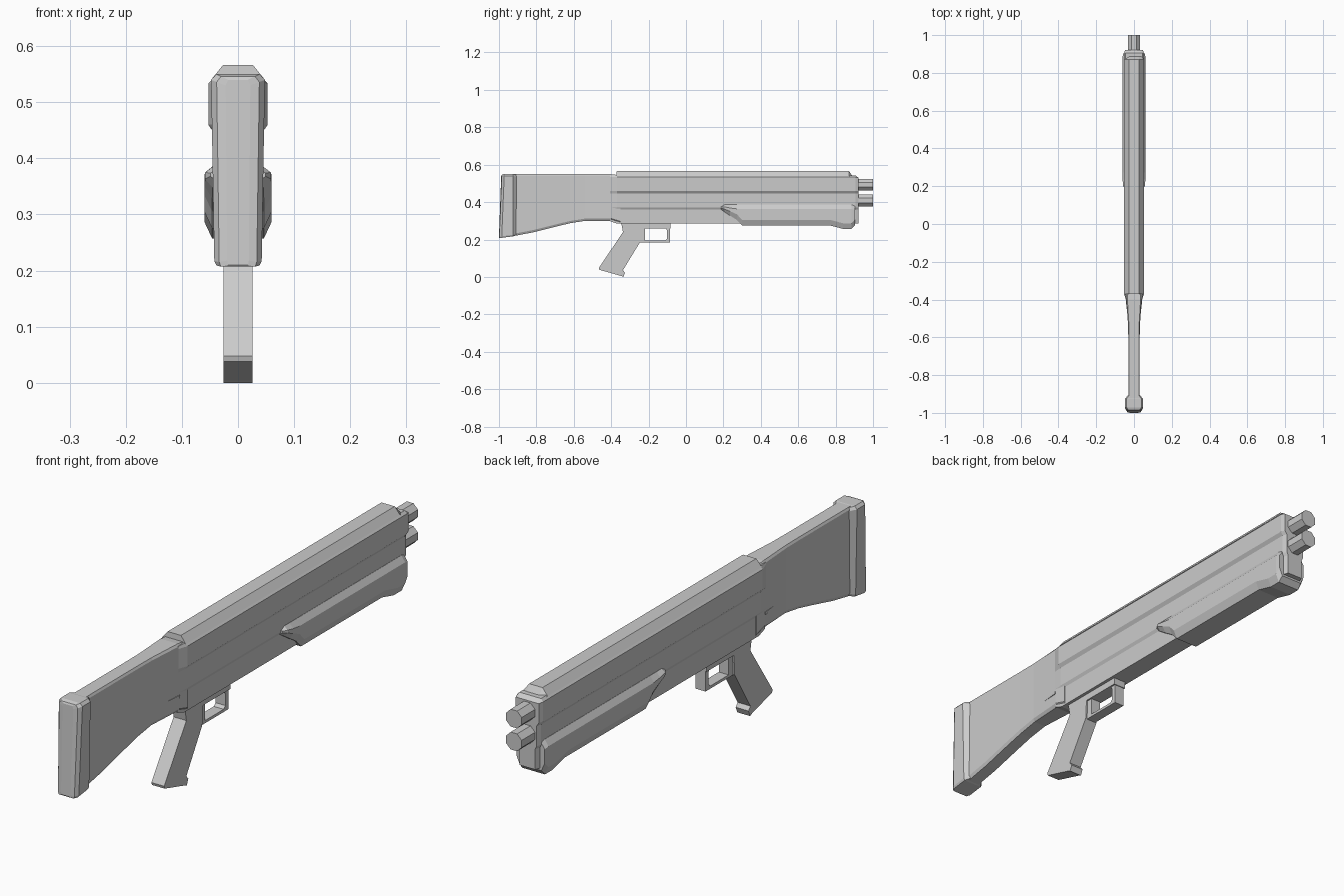
import bpy, bmesh, math

if "Cube" in bpy.data.objects:
    bpy.data.objects.remove(bpy.data.objects["Cube"])


def finish(name, bm):
    bmesh.ops.recalc_face_normals(bm, faces=bm.faces)
    me = bpy.data.meshes.new(name)
    bm.to_mesh(me)
    bm.free()
    ob = bpy.data.objects.new(name, me)
    bpy.context.collection.objects.link(ob)
    return ob


def loft(name, sections):
    """Each section is a right-hand half outline (x, y, z), top to bottom, mirrored in x."""
    bm = bmesh.new()
    rings = []
    for half in sections:
        full = half + [(-x, y, z) for x, y, z in reversed(half)]
        rings.append([bm.verts.new(p) for p in full])
    n = len(rings[0])
    for a, b in zip(rings, rings[1:]):
        for i in range(n):
            j = (i + 1) % n
            bm.faces.new((a[i], a[j], b[j], b[i]))
    bm.faces.new(rings[0])
    bm.faces.new(rings[-1])
    return finish(name, bm)


def plate(name, profile, hw):
    """Side profile (y, z) extruded to half width hw."""
    bm = bmesh.new()
    f = bm.faces.new([bm.verts.new((-hw, y, z)) for y, z in profile])
    out = bmesh.ops.extrude_face_region(bm, geom=[f])
    for v in out['geom']:
        if isinstance(v, bmesh.types.BMVert):
            v.co.x = hw
    return finish(name, bm)


# Receiver with stepped sides
BODY = [(.044, .543), (.053, .533), (.053, .460), (.044, .447),
        (.044, .372), (.038, .360), (.038, .285)]


def body_section(y, inset=0, drop=0, low=.285):
    return [(x - inset, y, max(min(z, .543 - drop), low)) for x, z in BODY]


def rear_section(y, w, low):
    return [(min(x, w), y, max(z, low)) for x, z in BODY]


loft("receiver", [rear_section(-.405, .041, .298), body_section(-.37),
                  body_section(.905), body_section(.922, .006, .012)])

# Top rail
loft("top_rail", [[(.027, -.37, .566), (.048, -.372, .540)],
                  [(.027, .872, .566), (.048, .872, .540)],
                  [(.024, .888, .541), (.046, .888, .538)]])

# Twin eight-sided barrels
for label, z in (("upper", .493), ("lower", .409)):
    bm = bmesh.new()
    bmesh.ops.create_cone(bm, cap_ends=True, segments=8, radius1=.0345,
                          radius2=.0345, depth=.14)
    for v in bm.verts:
        a = math.pi / 8
        x, y = v.co.x, v.co.y
        v.co = (x * math.cos(a) - y * math.sin(a), .93 + v.co.z,
                z + x * math.sin(a) + y * math.cos(a))
    finish(label + "_barrel", bm)


# Pump handguard with a sloping rear
def pump_section(y, top, bot, s=1.0):
    h = top - bot
    c = min(.03, h * .4)
    return [(.045 * s, y, top), (.060 * s, y, top - min(.022, h * .3)),
            (.060 * s, y, bot + c), (.046 * s, y, bot)]


loft("pump_handguard", [pump_section(y, t, b, s) for y, t, b, s in (
    (.188, .380, .360, .82), (.205, .386, .348, .98), (.235, .386, .328, 1),
    (.272, .386, .305, 1), (.300, .386, .275, 1), (.770, .386, .275, 1),
    (.840, .386, .257, 1), (.885, .386, .257, 1), (.903, .380, .277, .96))])


# Shoulder stock
def stock_section(y, w, top, bot):
    return [(w * .85, y, top), (w, y, top - .008), (w, y, bot + .012), (w * .8, y, bot)]


loft("stock", [stock_section(*s) for s in (
    (-.93, .030, .549, .217), (-.82, .030, .549, .238), (-.70, .030, .549, .268),
    (-.62, .030, .549, .287), (-.54, .031, .549, .300), (-.40, .041, .549, .300),
    (-.35, .041, .543, .285))])

# Stock ledge continuing the receiver step
loft("stock_ledge", [[(.029, -.53, .360), (.029, -.53, .354)],
                     [(.044, -.40, .362), (.044, -.40, .352)]])


# Butt pad, flared and rounded toward the rear
def pad_section(yt, yb, w, top, bot):
    return [(w * .8, yt, top), (w, yt, top - .010), (w * .88, yb, bot + .008), (w * .8, yb, bot)]


loft("butt_pad", [pad_section(*s) for s in (
    (-.905, -.905, .030, .546, .224), (-.925, -.925, .048, .550, .217),
    (-.972, -.985, .048, .550, .209), (-.985, -.998, .038, .546, .207),
    (-.988, -1.0, .022, .540, .210))])

# Pistol grip
plate("pistol_grip", [
    (-.375, .300), (-.345, .283), (-.337, .240), (-.466, .048), (-.463, .038),
    (-.342, .004), (-.335, .000), (-.326, .022), (-.337, .036), (-.245, .187),
    (-.240, .300)], .026)

# Trigger housing and guard
plate("trigger_housing", [(-.250, .290), (-.250, .259), (-.082, .259), (-.082, .290)], .026)
plate("trigger_guard", [
    (-.246, .265), (-.246, .184), (-.085, .184), (-.085, .265), (-.110, .265),
    (-.102, .248), (-.102, .204), (-.112, .194), (-.219, .194), (-.219, .265)], .020)
